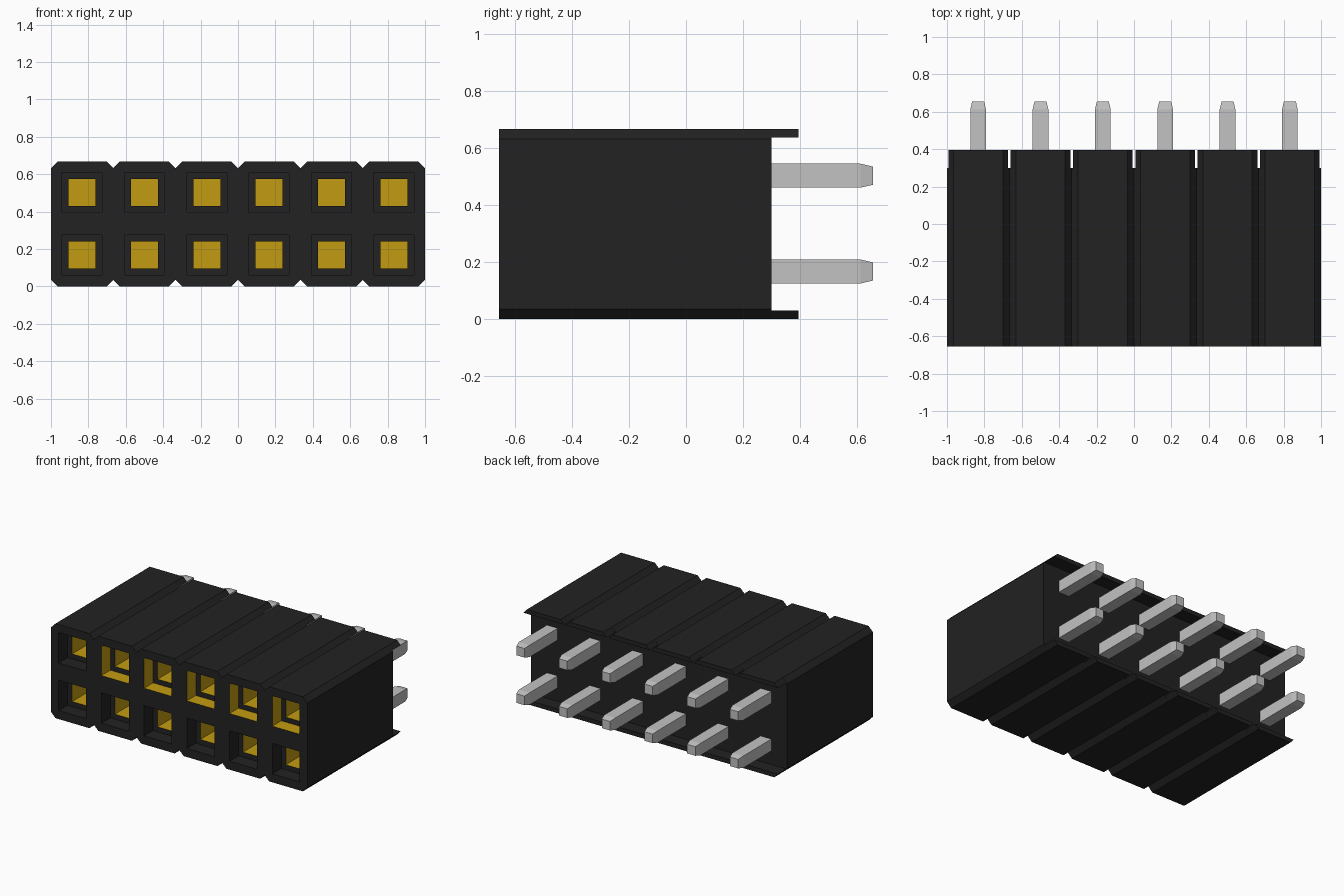
import bpy, bmesh
from mathutils import Vector

if "Cube" in bpy.data.objects:
    bpy.data.objects.remove(bpy.data.objects["Cube"], do_unlink=True)

PITCH = 1 / 3
HEIGHT = 0.667
CH = 0.035                      # chamfer of each cell
FRONT, BACK, LIP = -0.655, 0.30, 0.395
COLS = [(i - 2.5) * PITCH for i in range(6)]
ROWS = [0.167, 0.503]
RECESS_Y = FRONT + 0.10


def material(name, color, metallic=0.0):
    m = bpy.data.materials.new(name)
    m.use_nodes = True
    m.diffuse_color = (*color, 1)
    bsdf = m.node_tree.nodes["Principled BSDF"]
    bsdf.inputs["Base Color"].default_value = (*color, 1)
    bsdf.inputs["Roughness"].default_value = 0.6
    return m


BLACK = material("black plastic", (0.016, 0.016, 0.016))
GOLD = material("gold contact", (0.54, 0.33, 0.006))
SILVER = material("tin pin", (0.54, 0.54, 0.54))


def new_object(name, bm, *mats):
    bmesh.ops.recalc_face_normals(bm, faces=bm.faces)
    me = bpy.data.meshes.new(name)
    bm.to_mesh(me)
    bm.free()
    ob = bpy.data.objects.new(name, me)
    bpy.context.collection.objects.link(ob)
    for m in mats:
        me.materials.append(m)
    return ob


def prism(bm, outline, y0, y1):
    """Extrude an (x, z) outline along y."""
    face = bm.faces.new([bm.verts.new((x, y0, z)) for x, z in outline])
    ext = bmesh.ops.extrude_face_region(bm, geom=[face])
    verts = [v for v in ext["geom"] if isinstance(v, bmesh.types.BMVert)]
    bmesh.ops.translate(bm, verts=verts, vec=(0, y1 - y0, 0))


def square(x, z, half):
    return [(x - half, z - half), (x + half, z - half),
            (x + half, z + half), (x - half, z + half)]


def apply_cut(target, name, half, y0, y1):
    """Cut one square hole per socket."""
    bm = bmesh.new()
    for x in COLS:
        for z in ROWS:
            prism(bm, square(x, z, half), y0, y1)
    cutter = new_object(name, bm)
    cutter.hide_render = True
    mod = target.modifiers.new(name, "BOOLEAN")
    mod.operation, mod.solver, mod.object = "DIFFERENCE", "EXACT", cutter
    bpy.context.view_layer.objects.active = target
    bpy.ops.object.modifier_apply(modifier=name)
    bpy.data.objects.remove(cutter, do_unlink=True)


# Housing: notched outline, one chamfered cell per column
h = PITCH / 2
bottom = [(-1, CH)]
for x in COLS:
    bottom += [(x - h + CH, 0), (x + h - CH, 0), (x + h, CH)]
top = [(x, HEIGHT - z) for x, z in reversed(bottom)]
bm = bmesh.new()
prism(bm, bottom + top, FRONT, BACK)
housing = new_object("housing", bm, BLACK, GOLD)
apply_cut(housing, "socket_recess_cutter", 0.107, FRONT - 0.1, RECESS_Y)
apply_cut(housing, "contact_cutter", 0.072, RECESS_Y - 0.05, 0.0)

# Gold lining: deep contact walls, and the recess walls of five upper sockets
for poly in housing.data.polygons:
    pts = [housing.data.vertices[i].co for i in poly.vertices]
    for i, x in enumerate(COLS):
        for j, z in enumerate(ROWS):
            reach = max(max(abs(p.x - x), abs(p.z - z)) for p in pts)
            deep = reach < 0.08 and min(p.y for p in pts) > RECESS_Y - 0.01
            lined = (reach < 0.11 and j == 1 and i > 0
                     and abs(poly.normal.y) < 0.5 and poly.center.y < RECESS_Y)
            if deep or lined:
                poly.material_index = 1

# Rear lips: thin tapered tongues above and below the pins
bm = bmesh.new()
for x in COLS:
    lip = [(x - h + CH, 0), (x + h - CH, 0), (x + h - 0.007, CH - 0.005),
           (x - h + 0.007, CH - 0.005)]
    prism(bm, lip, BACK, LIP)
    prism(bm, [(a, HEIGHT - b) for a, b in lip], BACK, LIP)
new_object("rear_lips", bm, BLACK)

# Pins: square bars with tapered tips
for i, x in enumerate(COLS):
    for j, z in enumerate(ROWS):
        bm = bmesh.new()
        rings = [[bm.verts.new((px, y, pz)) for px, pz in square(x, z, half)]
                 for y, half in ((BACK, 0.042), (0.612, 0.042), (0.655, 0.032))]
        for a, b in zip(rings, rings[1:]):
            for k in range(4):
                bm.faces.new((a[k], a[k - 1], b[k - 1], b[k]))
        bm.faces.new(rings[0])
        bm.faces.new(rings[-1])
        new_object(f"pin_{'upper' if j else 'lower'}_{i + 1}", bm, SILVER)
